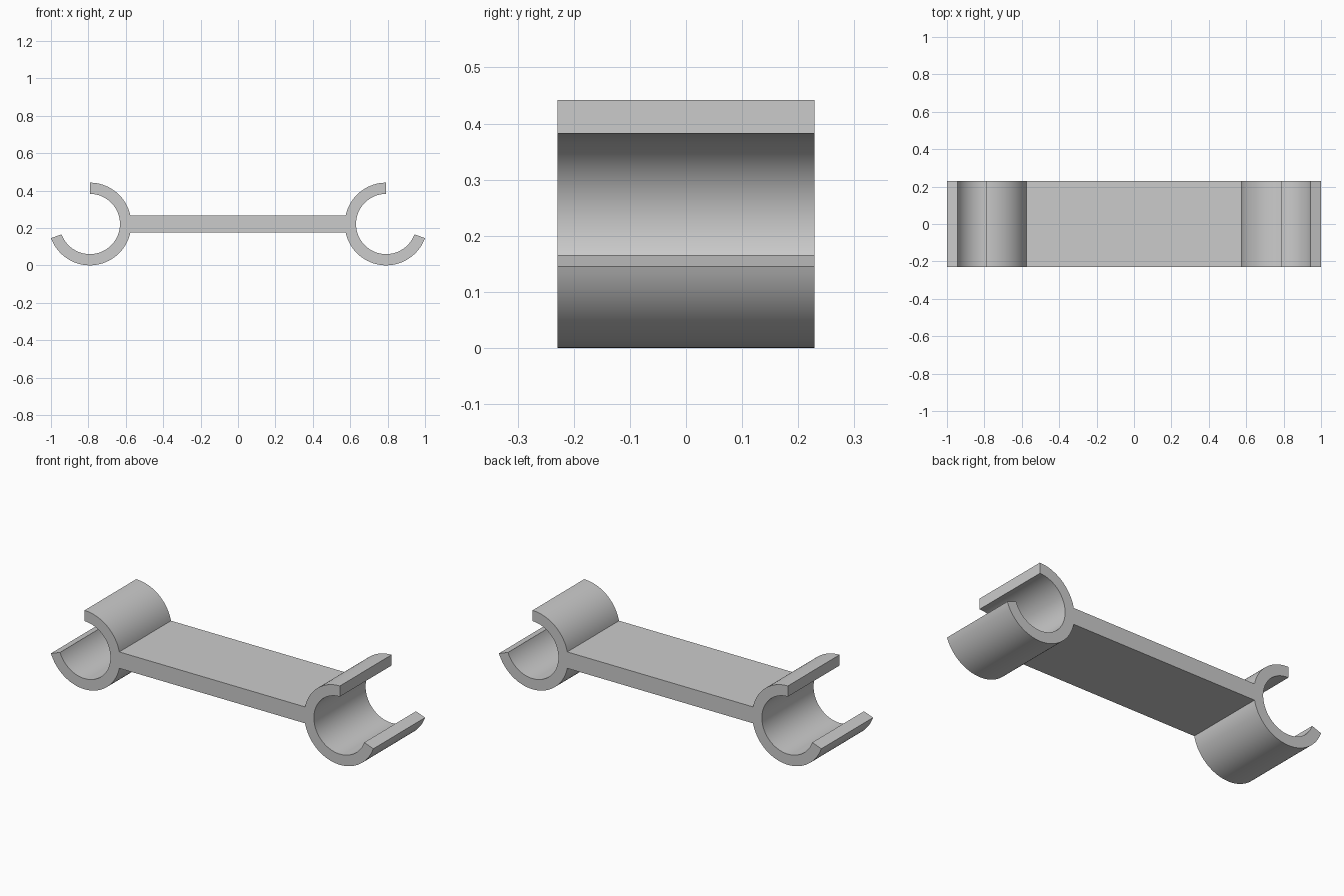
import bpy, bmesh
from math import asin, cos, sin, pi, radians

if "Cube" in bpy.data.objects:
    bpy.data.objects.remove(bpy.data.objects["Cube"])

# Clip centre, radii, bar half thickness and half depth
CX, CZ = 0.792, 0.221
R_OUT, R_IN = 0.221, 0.161
BAR_HALF = 0.046
DEPTH = 0.229


def arc(radius, start, end, steps):
    return [(CX + radius * cos(start + (end - start) * i / steps),
             CZ + radius * sin(start + (end - start) * i / steps))
            for i in range(steps + 1)]


# Right half outline: bar top, round the open clip, back to bar bottom
join = asin(BAR_HALF / R_OUT)
tip_top, tip_low = pi / 2, radians(340)
right = (arc(R_OUT, pi - join, tip_top, 24)
         + arc(R_IN, tip_top, tip_low, 72)
         + arc(R_OUT, tip_low, pi + join, 44))

# Mirrored left half closes the double clip profile
outline = right + [(-x, z) for x, z in reversed(right)]

# Extrude the profile through the depth
bm = bmesh.new()
face = bm.faces.new([bm.verts.new((x, -DEPTH, z)) for x, z in outline])
ext = bmesh.ops.extrude_face_region(bm, geom=[face], use_keep_orig=True)
moved = [g for g in ext["geom"] if isinstance(g, bmesh.types.BMVert)]
bmesh.ops.translate(bm, verts=moved, vec=(0, 2 * DEPTH, 0))
bmesh.ops.recalc_face_normals(bm, faces=bm.faces)

mesh = bpy.data.meshes.new("double_pipe_clip")
bm.to_mesh(mesh)
bm.free()
clip = bpy.data.objects.new("double_pipe_clip", mesh)
bpy.context.collection.objects.link(clip)

# Smooth curved walls, crisp edges
bpy.context.view_layer.objects.active = clip
clip.select_set(True)
bpy.ops.object.shade_smooth_by_angle(angle=radians(30))
